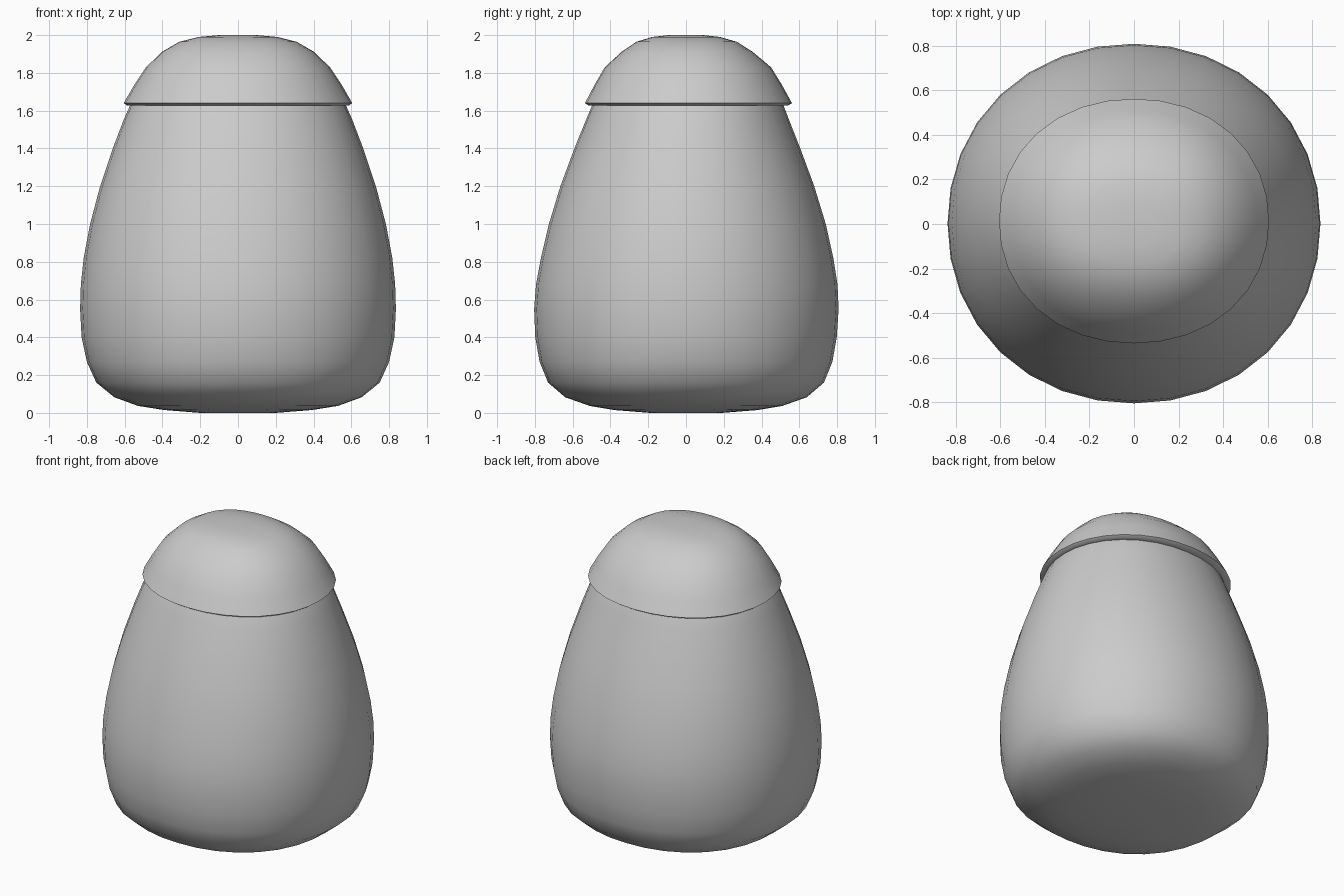
import bpy, bmesh, math

SIDES = 32


def loft(name, rings, angle):
    """Stack superellipse rings (z, half x, half y, centre y, squareness)."""
    bm = bmesh.new()
    loops = []
    for z, rx, ry, cy, n in rings:
        loop = []
        for i in range(SIDES):
            a = 2 * math.pi * i / SIDES
            c, s = math.cos(a), math.sin(a)
            k = (abs(c) ** n + abs(s) ** n) ** (-1 / n)
            loop.append(bm.verts.new((rx * k * c, cy + ry * k * s, z)))
        loops.append(loop)
    for a, b in zip(loops, loops[1:]):
        for i in range(SIDES):
            j = (i + 1) % SIDES
            bm.faces.new((a[i], a[j], b[j], b[i]))
    bm.faces.new(loops[0][::-1])
    bm.faces.new(loops[-1])
    bmesh.ops.recalc_face_normals(bm, faces=bm.faces)
    mesh = bpy.data.meshes.new(name)
    bm.to_mesh(mesh)
    bm.free()
    obj = bpy.data.objects.new(name, mesh)
    bpy.context.collection.objects.link(obj)
    bpy.ops.object.select_all(action='DESELECT')
    obj.select_set(True)
    bpy.context.view_layer.objects.active = obj
    bpy.ops.object.shade_smooth_by_angle(angle=math.radians(angle))
    return obj


# Rounded body, wide at the bottom and tapering up under the cap
loft("body", [
    (0.00, 0.20, 0.19, 0.0, 2.4),
    (0.015, 0.39, 0.38, 0.0, 2.35),
    (0.037, 0.53, 0.51, 0.0, 2.3),
    (0.083, 0.655, 0.64, 0.0, 2.2),
    (0.16, 0.75, 0.73, 0.0, 2.15),
    (0.27, 0.80, 0.775, 0.0, 2.1),
    (0.40, 0.828, 0.798, 0.0, 2.08),
    (0.55, 0.836, 0.806, 0.002, 2.08),
    (0.68, 0.832, 0.798, 0.004, 2.08),
    (0.82, 0.817, 0.774, 0.006, 2.08),
    (1.00, 0.783, 0.733, 0.007, 2.08),
    (1.20, 0.730, 0.672, 0.007, 2.08),
    (1.40, 0.663, 0.598, 0.007, 2.08),
    (1.55, 0.606, 0.538, 0.008, 2.1),
    (1.65, 0.562, 0.498, 0.01, 2.1),
    (1.80, 0.46, 0.41, 0.01, 2.2),
    (1.93, 0.28, 0.24, 0.005, 2.3),
], 60)

# Domed cap with a thin overhanging rim
loft("cap", [
    (1.627, 0.565, 0.50, 0.012, 2.1),
    (1.627, 0.587, 0.528, 0.013, 2.1),
    (1.64, 0.605, 0.548, 0.013, 2.1),
    (1.735, 0.55, 0.497, 0.012, 2.12),
    (1.83, 0.487, 0.44, 0.01, 2.15),
    (1.913, 0.40, 0.345, 0.006, 2.25),
    (1.965, 0.31, 0.265, 0.003, 2.35),
    (1.99, 0.21, 0.18, 0.0, 2.5),
    (2.00, 0.10, 0.09, 0.0, 2.5),
], 40)
